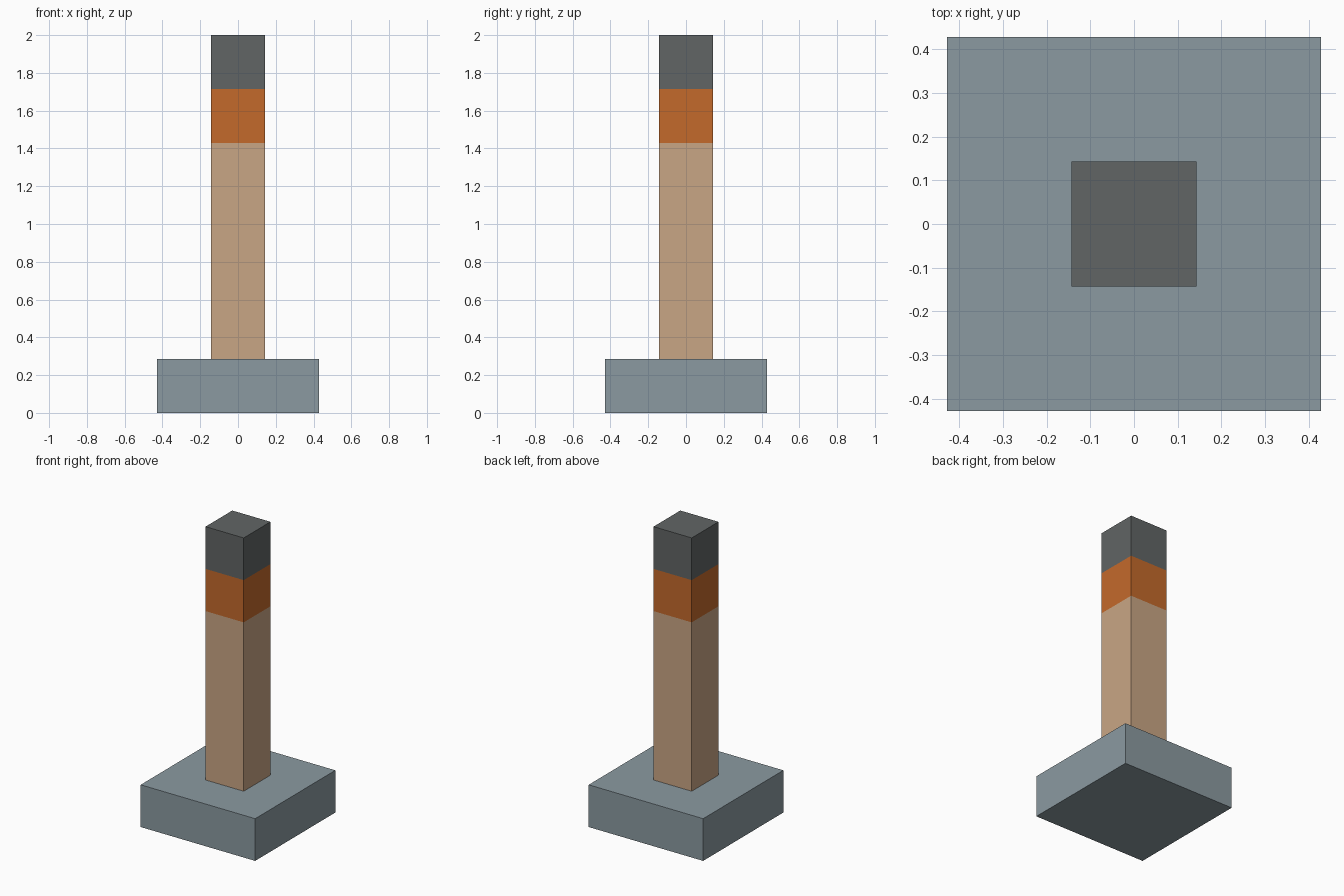
import bpy, bmesh

if "Cube" in bpy.data.objects:
    bpy.data.objects.remove(bpy.data.objects["Cube"])

U = 2 / 7  # model grid unit


def material(name, rgb):
    def linear(c):
        c /= 255
        return c / 12.92 if c <= 0.04045 else ((c + 0.055) / 1.055) ** 2.4
    m = bpy.data.materials.new(name)
    m.diffuse_color = (*[linear(c) for c in rgb], 1)
    m.use_nodes = True
    m.node_tree.nodes["Principled BSDF"].inputs["Base Color"].default_value = m.diffuse_color
    return m


def box(name, width, z0, z1, mats, cuts=()):
    """Square block, cut at the given heights; each band takes the next material."""
    bm = bmesh.new()
    bmesh.ops.create_cube(bm, size=1)
    for v in bm.verts:
        v.co.x *= width
        v.co.y *= width
        v.co.z = z1 if v.co.z > 0 else z0
    for z in cuts:
        bmesh.ops.bisect_plane(bm, geom=bm.verts[:] + bm.edges[:] + bm.faces[:],
                               plane_co=(0, 0, z), plane_no=(0, 0, 1))
    for f in bm.faces:
        f.material_index = sum(f.calc_center_median().z > z for z in cuts)
    me = bpy.data.meshes.new(name)
    bm.to_mesh(me)
    bm.free()
    for m in mats:
        me.materials.append(m)
    ob = bpy.data.objects.new(name, me)
    bpy.context.collection.objects.link(ob)
    return ob


stone = material("blue grey stone", (139, 154, 161))
wood = material("light wood", (201, 166, 133))
orange = material("orange band", (196, 106, 43))
dark = material("dark grey cap", (97, 101, 101))

# Square foot
box("base", 3 * U, 0, U, [stone])
# Post with wood shaft, orange band and dark top
box("post", U, U, 7 * U, [wood, orange, dark], cuts=(5 * U, 6 * U))
